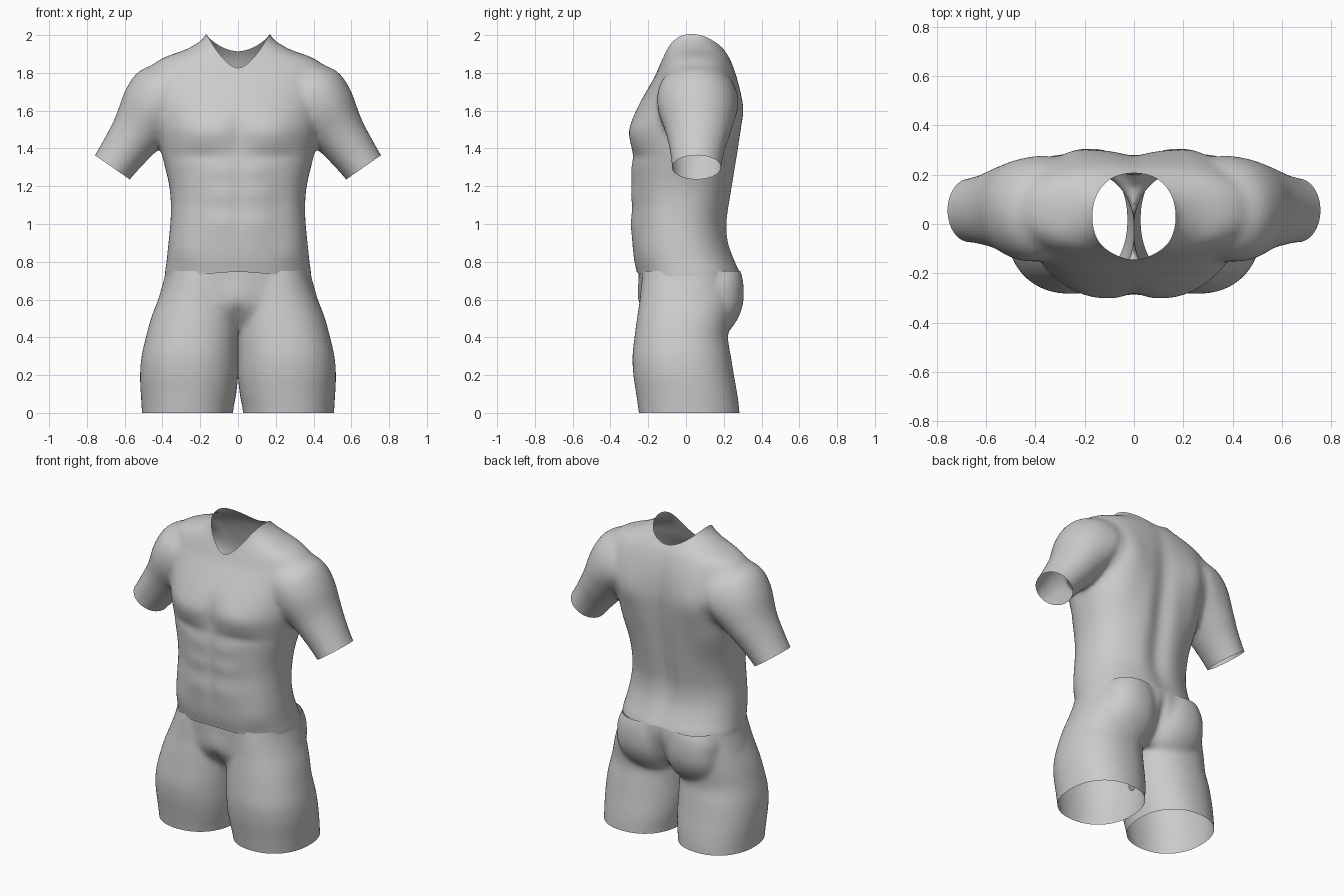
import bpy, bmesh, math

if "Cube" in bpy.data.objects:
    bpy.data.objects.remove(bpy.data.objects["Cube"])


def spline(keys, steps=6):
    """Catmull-Rom interpolation of key tuples."""
    out = []
    for i in range(len(keys) - 1):
        a, b, c, d = (keys[max(0, min(len(keys) - 1, i + k))] for k in (-1, 0, 1, 2))
        for s in range(steps):
            t = s / steps
            out.append([q + .5 * t * (r - p + t * (2*p - 5*q + 4*r - w + t * (3*(q - r) + w - p)))
                        for p, q, r, w in zip(a, b, c, d)])
    return out + [list(keys[-1])]


def loft(bm, keys, axis=(1, 0), power=2.0, side=1, n=64):
    """Closed tube; each key is (centre x, centre z, half width, front y, back y)."""
    def sp(v):
        return math.copysign(abs(v) ** (2 / power), v)
    rings = []
    for cx, cz, hw, front, back in spline(keys):
        ring = []
        for i in range(n):
            a = 2 * math.pi * i / n
            u = hw * sp(math.cos(a))
            y = (front + back) / 2 + (back - front) / 2 * sp(math.sin(a))
            ring.append(bm.verts.new((side * (cx + u * axis[0]), y, cz + u * axis[1])))
        rings.append(ring)
    for r0, r1 in zip(rings, rings[1:]):
        for i in range(n):
            j = (i + 1) % n
            bm.faces.new((r0[i], r0[j], r1[j], r1[i]))
    bm.faces.new(rings[0])
    bm.faces.new(rings[-1])


def everything(bm):
    return bm.verts[:] + bm.edges[:] + bm.faces[:]


def cut(bm, height, keep_above):
    """Trim along the surface z = height(x, y), leaving an open edge."""
    for v in bm.verts:
        v.co.z -= height(v.co.x, v.co.y)
    bmesh.ops.bisect_plane(bm, geom=everything(bm), dist=1e-6,
                           plane_co=(0, 0, 0), plane_no=(0, 0, 1),
                           clear_inner=keep_above, clear_outer=not keep_above)
    for v in bm.verts:
        v.co.z += height(v.co.x, v.co.y)


def finish(name, bm, bumps, cuts, smooth, mirrored=False):
    """Fuse the lofts, add the muscle relief, then trim the openings."""
    bmesh.ops.recalc_face_normals(bm, faces=bm.faces[:])
    me = bpy.data.meshes.new(name)
    bm.to_mesh(me)
    bm.free()
    ob = bpy.data.objects.new(name, me)
    bpy.context.collection.objects.link(ob)
    bpy.context.view_layer.objects.active = ob
    ob.select_set(True)
    m = ob.modifiers.new("fuse", 'REMESH')
    m.mode, m.voxel_size = 'VOXEL', .012
    s = ob.modifiers.new("soften", 'SMOOTH')
    s.factor, s.iterations = .5, smooth
    for mod in ("fuse", "soften"):
        bpy.ops.object.modifier_apply(modifier=mod)
    bm = bmesh.new()
    bm.from_mesh(ob.data)
    bm.normal_update()
    for v in bm.verts:
        side = 1 if v.normal.y > 0 else -1
        x, z, d = abs(v.co.x), v.co.z, 0
        for bx, bz, sx, sz, amp, bs in bumps:
            if bs == side:
                d += amp * math.exp(-((x - bx) / sx) ** 2 - ((z - bz) / sz) ** 2)
        v.co.y += d * v.normal.y
    for height, above in cuts:
        cut(bm, height, above)
    if mirrored:
        bmesh.ops.bisect_plane(bm, geom=everything(bm), dist=1e-6, plane_co=(0, 0, 0),
                               plane_no=(1, 0, 0), clear_inner=True)
        bmesh.ops.mirror(bm, geom=everything(bm), axis='X', merge_dist=1e-4)
        bmesh.ops.recalc_face_normals(bm, faces=bm.faces[:])
    bm.to_mesh(ob.data)
    bm.free()
    ob.data.shade_smooth()
    ob.select_set(False)


F, B = -1, 1

# Shirt: torso and two sleeves
bm = bmesh.new()
torso = [(.60, .39, -.25, .30), (.73, .389, -.258, .292), (.8, .379, -.275, .262),
         (.9, .369, -.286, .224), (1.0, .359, -.29, .215), (1.1, .356, -.287, .23),
         (1.2, .364, -.29, .25), (1.3, .387, -.287, .267), (1.4, .41, -.285, .282),
         (1.5, .425, -.292, .292), (1.6, .435, -.265, .297), (1.7, .455, -.212, .287),
         (1.78, .475, -.165, .27), (1.84, .455, -.14, .25), (1.885, .385, -.122, .23),
         (1.93, .265, -.108, .2), (2.0, .171, -.098, .158), (2.12, .15, -.09, .14)]
loft(bm, [(0,) + k for k in torso], power=2.3)
sleeve = [(.27, 1.80, .11, -.08, .20), (.365, 1.715, .18, -.145, .25), (.445, 1.615, .18, -.15, .262),
          (.53, 1.487, .145, -.108, .236), (.60, 1.39, .126, -.087, .205),
          (.665, 1.30, .114, -.076, .187), (.72, 1.22, .112, -.073, .183)]
for s in (1, -1):
    loft(bm, sleeve, axis=(.82, .57), side=s)


def hem(x, y):
    if abs(x) > .44:
        return 1.30 + (abs(x) - .665) * .695
    return .724 + .022 * math.exp(-(x / .2) ** 2)


def neckline(x, y):
    low = 1.87 + .25 * (y - .03)
    return low + (2.0 - low) * (abs(x) / .165) ** 1.8


shirt_relief = [
    (.19, 1.48, .15, .10, .022, F), (.2, 1.36, .16, .035, -.008, F),     # chest
    (0, 1.48, .05, .12, -.012, F), (0, 1.1, .04, .25, -.006, F),         # centre line
    (.09, 1.28, .09, .045, .005, F), (.09, 1.15, .09, .045, .005, F),    # abdomen
    (.09, 1.0, .09, .06, .005, F), (.22, 1.1, .06, .2, -.007, F),
    (.3, .85, .08, .07, .008, F),
    (0, 1.3, .07, .45, -.028, B), (.28, 1.6, .13, .16, .042, B),         # spine and blades
    (.12, 1.0, .09, .2, .007, B), (.3, 1.36, .09, .12, .012, B)]
finish("shirt", bm, shirt_relief, [(hem, True), (neckline, False)], 34)

# Shorts: half pelvis, one leg and one buttock, mirrored so the thighs just touch
bm = bmesh.new()
pelvis = [(.44, .28, -.13, .15), (.5, .40, -.20, .21), (.56, .425, -.235, .25),
          (.62, .417, -.243, .272), (.68, .40, -.246, .284), (.74, .385, -.25, .283),
          (.85, .37, -.25, .27)]
loft(bm, [(0,) + k for k in pelvis], power=2.3)
leg = [(.268, -.1, .242, -.24, .287), (.268, 0, .241, -.25, .284), (.262, .1, .253, -.264, .272),
       (.259, .2, .26, -.279, .254), (.255, .3, .256, -.284, .238), (.243, .4, .245, -.273, .222),
       (.229, .5, .232, -.26, .235), (.213, .6, .21, -.245, .25), (.2, .7, .185, -.235, .25),
       (.19, .8, .17, -.22, .22)]
loft(bm, leg, power=2.2)
buttock = [(.17, .39, .06, 0, .17), (.17, .43, .13, 0, .225), (.175, .49, .168, 0, .27),
           (.18, .56, .178, 0, .299), (.18, .63, .176, 0, .307), (.18, .69, .172, 0, .303),
           (.175, .75, .15, 0, .29), (.17, .82, .12, 0, .25)]
loft(bm, buttock, power=2.2)
shorts_relief = [(0, .62, .08, .08, .012, F), (0, .51, .035, .05, -.015, F),
                 (0, .57, .03, .12, -.02, B)]
finish("shorts", bm, shorts_relief,
       [(lambda x, y: 0, True), (lambda x, y: .75, False)], 26, mirrored=True)
